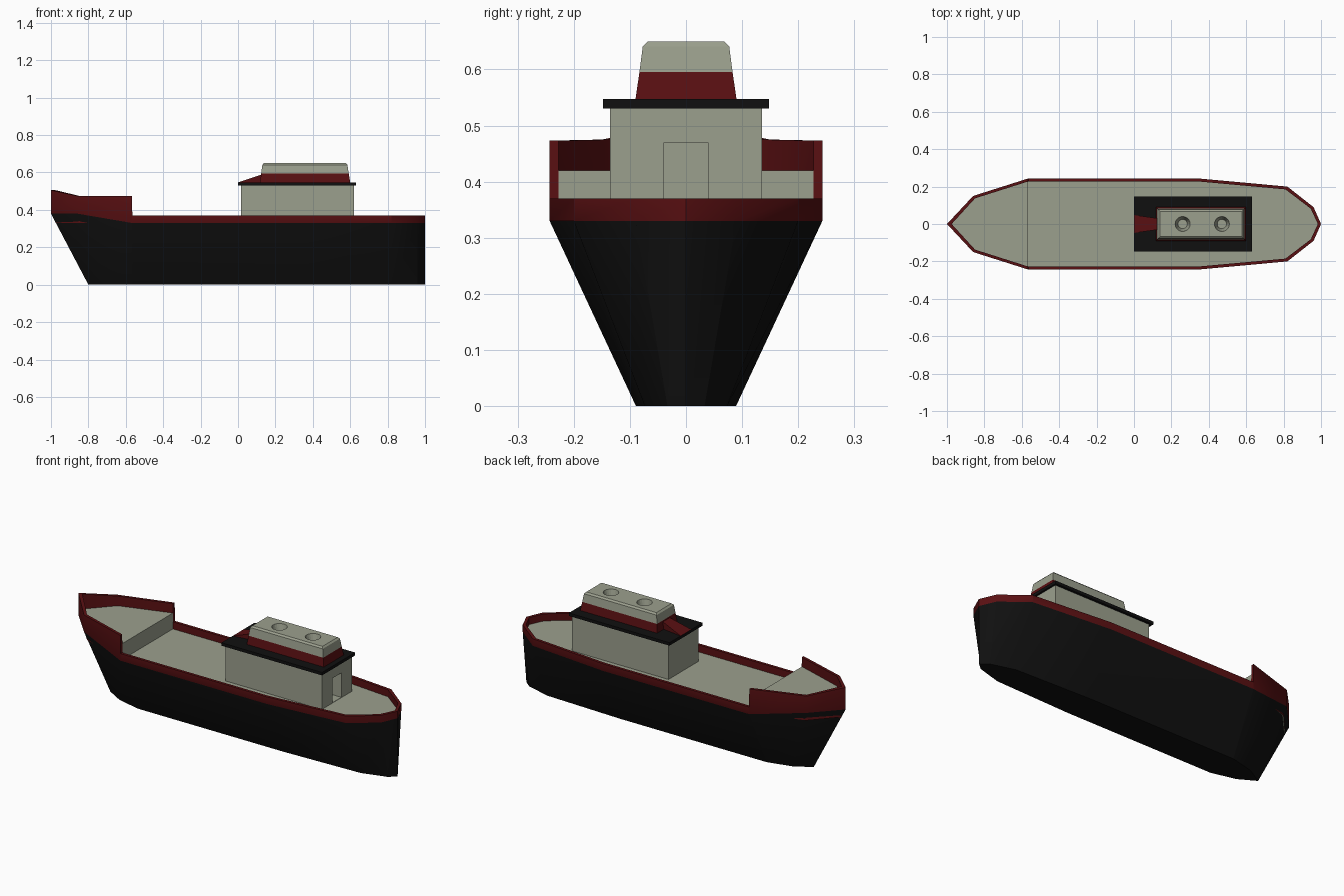
import bpy
import bmesh
import math

cube = bpy.data.objects.get("Cube")
if cube:
    bpy.data.objects.remove(cube, do_unlink=True)


def make_material(name, rgb):
    mat = bpy.data.materials.new(name)
    mat.use_nodes = True
    colour = (*rgb, 1)
    mat.diffuse_color = colour
    mat.node_tree.nodes["Principled BSDF"].inputs["Base Color"].default_value = colour
    return mat


BLACK = make_material("hull black", (0.005, 0.005, 0.005))
RED = make_material("dark red", (0.10, 0.005, 0.006))
BEIGE = make_material("grey beige", (0.33, 0.35, 0.27))


def loft(name, rings, mats, bands):
    """Join closed rings with quads; bands = material index of base, each band, lid."""
    bm = bmesh.new()
    loops = [[bm.verts.new(p) for p in ring] for ring in rings]
    n = len(loops[0])
    bm.faces.new(loops[0][::-1]).material_index = bands[0]
    for k, (low, high) in enumerate(zip(loops, loops[1:])):
        for i in range(n):
            j = (i + 1) % n
            face = bm.faces.new((low[i], low[j], high[j], high[i]))
            face.material_index = bands[k + 1]
    bm.faces.new(loops[-1]).material_index = bands[-1]
    bmesh.ops.recalc_face_normals(bm, faces=bm.faces[:])
    mesh = bpy.data.meshes.new(name)
    bm.to_mesh(mesh)
    bm.free()
    obj = bpy.data.objects.new(name, mesh)
    bpy.context.collection.objects.link(obj)
    for mat in mats:
        mesh.materials.append(mat)
    return obj


def rect(x0, x1, half, z):
    return [(x0, -half, z), (x1, -half, z), (x1, half, z), (x0, half, z)]


def mirrored(half):
    """Bow-to-stern half outline on -y, completed on +y."""
    return half + [(x, -y, z) for x, y, z in half[-2:0:-1]]


def cut(target, cutter):
    cutter.hide_render = True
    cutter.hide_viewport = True
    cutter.display_type = "WIRE"
    mod = target.modifiers.new("cut", "BOOLEAN")
    mod.operation = "DIFFERENCE"
    mod.solver = "EXACT"
    mod.object = cutter


# Hull stations: outer x, half width, keel x, paint line, rim height, inner x, inner half width
STATIONS = [
    (-1.0, 0, -0.8, 0.38, 0.505, -0.975, 0),
    (-0.86, 0.15, -0.705, 0.38, 0.475, -0.85, 0.137),
    (-0.567, 0.243, -0.567, 0.33, 0.473, -0.567, 0.227),
    (-0.565, 0.243, -0.565, 0.33, 0.37, -0.565, 0.227),
    (0.35, 0.243, 0.35, 0.33, 0.37, 0.35, 0.227),
    (0.82, 0.2, 0.82, 0.33, 0.37, 0.81, 0.185),
    (0.96, 0.09, 0.96, 0.33, 0.37, 0.945, 0.082),
    (1.0, 0, 1.0, 0.33, 0.37, 0.983, 0),
]
DECK, FORE_DECK, ROOF = 0.33, 0.42, 0.547

keel = mirrored([(s[2], -s[1] * 0.367, 0) for s in STATIONS])
paint_line = mirrored([(s[0], -s[1], s[3]) for s in STATIONS])
rim_outer = mirrored([(s[0], -s[1], s[4]) for s in STATIONS])
rim_inner = mirrored([(s[5], -s[6], s[4]) for s in STATIONS])
deck_edge = mirrored([(s[5], -s[6], DECK) for s in STATIONS])
hull = loft("hull", [keel, paint_line, rim_outer, rim_inner, deck_edge],
            [BLACK, RED, BEIGE], [0, 0, 1, 1, 1, 2])

# Raised bow deck
bow = [(s[5], -s[6]) for s in STATIONS[:3]]
bow += [(x, -y) for x, y in bow[:0:-1]]
loft("bow_deck", [[(x, y, z) for x, y in bow] for z in (DECK, FORE_DECK)],
     [BEIGE], [0, 0, 0])

# Deck house with a doorway facing the stern
house = loft("deck_house", [rect(0.015, 0.62, 0.135, z) for z in (DECK, 0.53)],
             [BEIGE], [0, 0, 0])
doorway = loft("doorway_cutter", [rect(0.45, 0.7, 0.039, z) for z in (DECK + 0.002, 0.47)],
               [BEIGE], [0, 0, 0])
cut(house, doorway)
loft("house_roof", [rect(0, 0.63, 0.148, z) for z in (0.53, ROOF)],
     [BLACK], [0, 0, 0])

# Tapered funnel casing: red foot, beige top with bevelled edge
casing = loft("funnel_casing",
              [rect(0.118, 0.6, 0.09, ROOF), rect(0.124, 0.592, 0.083, 0.595),
               rect(0.13, 0.585, 0.077, 0.641), rect(0.138, 0.577, 0.068, 0.65)],
              [RED, BEIGE], [0, 0, 1, 1, 1])

# Two tapered funnel openings
for side, x in (("front", 0.26), ("rear", 0.47)):
    rings = []
    for radius, z in ((0.025, 0.59), (0.04, 0.65), (0.04, 0.68)):
        rings.append([(x + radius * math.cos(math.tau * i / 20),
                       radius * math.sin(math.tau * i / 20), z) for i in range(20)])
    cut(casing, loft(side + "_funnel_cutter", rings, [RED, BEIGE], [1, 1, 1, 1]))

# Sloping fairing ahead of the casing
loft("fairing", [[(0, -0.048, ROOF), (0.13, -0.03, ROOF), (0.13, -0.03, 0.59)],
                 [(0, 0.048, ROOF), (0.13, 0.03, ROOF), (0.13, 0.03, 0.59)]],
     [RED], [0, 0, 0])

# Soften the gentle turns of the hull
bpy.ops.object.select_all(action="DESELECT")
hull.select_set(True)
bpy.context.view_layer.objects.active = hull
bpy.ops.object.shade_smooth_by_angle(angle=math.radians(30))
